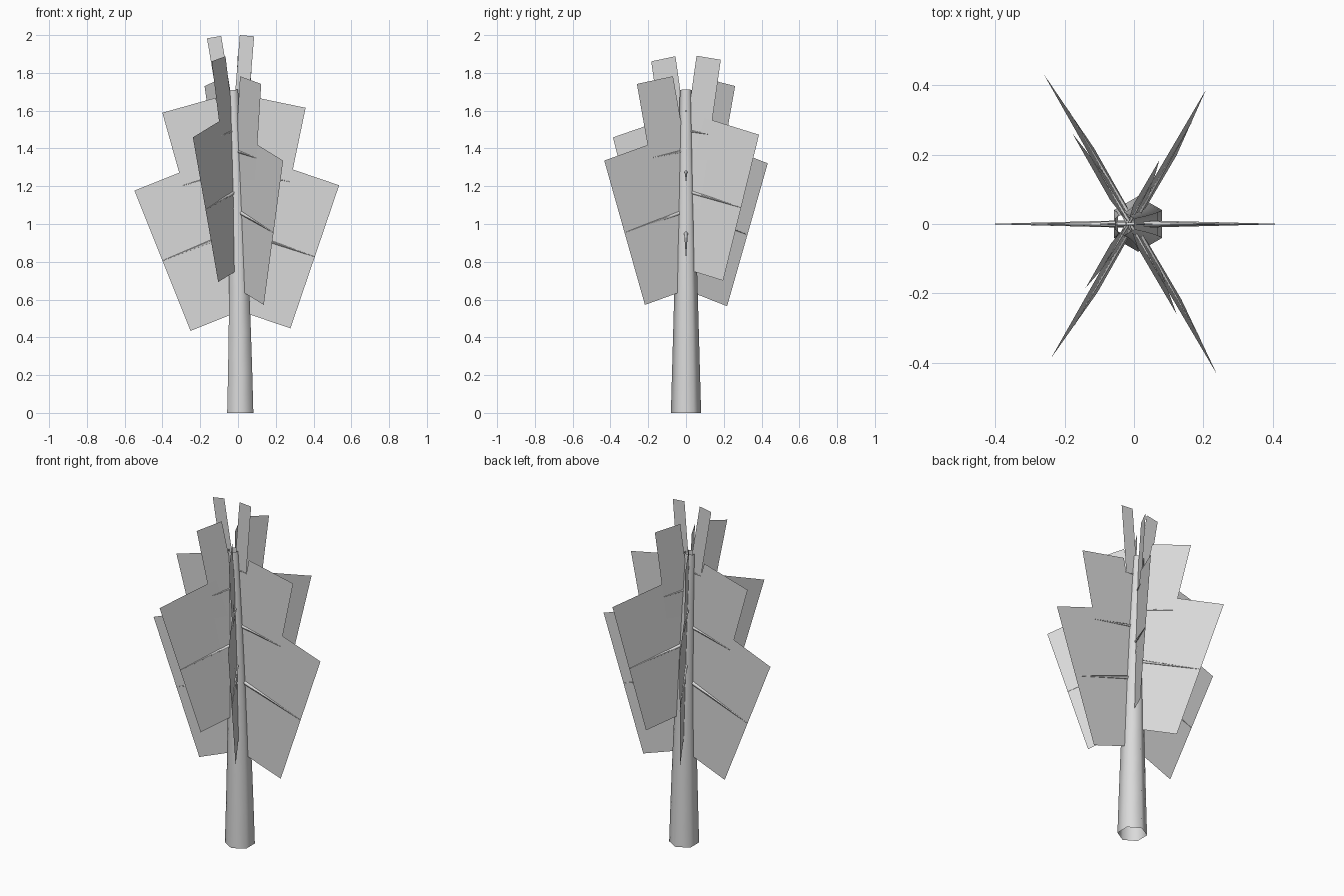
import bpy
import bmesh
from math import cos, sin, pi, radians
from mathutils import Matrix, Vector

cube = bpy.data.objects.get("Cube")
if cube:
    bpy.data.objects.remove(cube, do_unlink=True)

grey = bpy.data.materials.new("plain_grey")
grey.use_nodes = True
colour = (0.7, 0.7, 0.7, 1)
grey.diffuse_color = colour
grey.node_tree.nodes["Principled BSDF"].inputs["Base Color"].default_value = colour

BEND = 0.0135          # sideways curve of the trunk
TRUNK_HEIGHT = 1.71
CARD_WIDTH = 0.8


def axis_point(z):
    return Vector((0.012 - BEND * z * z, 0, z))


def lean(z):
    return Matrix.Rotation(-2 * BEND * z, 3, 'Y')


def add_object(name, bm, smooth=False):
    mesh = bpy.data.meshes.new(name)
    bm.to_mesh(mesh)
    bm.free()
    mesh.materials.append(grey)
    for poly in mesh.polygons:
        poly.use_smooth = smooth
    obj = bpy.data.objects.new(name, mesh)
    bpy.context.collection.objects.link(obj)
    return obj


def tube(name, rings, sides):
    """Open tapered tube through (centre, side axis, other axis, radius) rings."""
    bm = bmesh.new()
    loops = []
    for centre, a, b, radius in rings:
        angles = [2 * pi * i / sides for i in range(sides)]
        loops.append([bm.verts.new(centre + radius * (a * cos(t) + b * sin(t)))
                      for t in angles])
    for low, high in zip(loops, loops[1:]):
        for i in range(sides):
            j = (i + 1) % sides
            bm.faces.new((low[i], low[j], high[j], high[i]))
    bmesh.ops.recalc_face_normals(bm, faces=bm.faces)
    return add_object(name, bm, smooth=True)


# Curved six-sided trunk, corners pointing front and back
steps = 8
trunk_rings = []
for i in range(steps + 1):
    t = i / steps
    z = TRUNK_HEIGHT * t
    trunk_rings.append((axis_point(z), Vector((0, 1, 0)),
                        lean(z) @ Vector((-1, 0, 0)), 0.08 - 0.048 * t))
tube("trunk", trunk_rings, 6)

# Opposite pairs of drooping branches, each carrying a flat leaf card
lengths = [0.43, 0.395, 0.35, 0.293, 0.225, 0.15, 0.076]
for level, length in enumerate(lengths):
    z = 0.965 + 0.106 * level
    droop = radians(20.3 - 2.2 * level)
    root = axis_point(z)
    for side, turn in (("left", 0), ("right", pi)):
        azimuth = turn - level * pi / 3
        flat = Vector((cos(azimuth), sin(azimuth), 0))
        up_axis = Vector((0, 0, 1))
        out = lean(z) @ (flat * cos(droop) - up_axis * sin(droop))
        up = lean(z) @ (flat * sin(droop) + up_axis * cos(droop))
        across = out.cross(up)
        tip = root + out * length
        thick = 0.004 + 0.018 * length
        tube(f"branch_{side}_{level + 1}",
             [(root, up, across, thick), (tip, up, across, 0.001)], 5)

        bm = bmesh.new()
        half = up * CARD_WIDTH / 2
        bm.faces.new([bm.verts.new(p) for p in
                      (root - half, tip - half, tip + half, root + half)])
        add_object(f"leaf_card_{side}_{level + 1}", bm)
